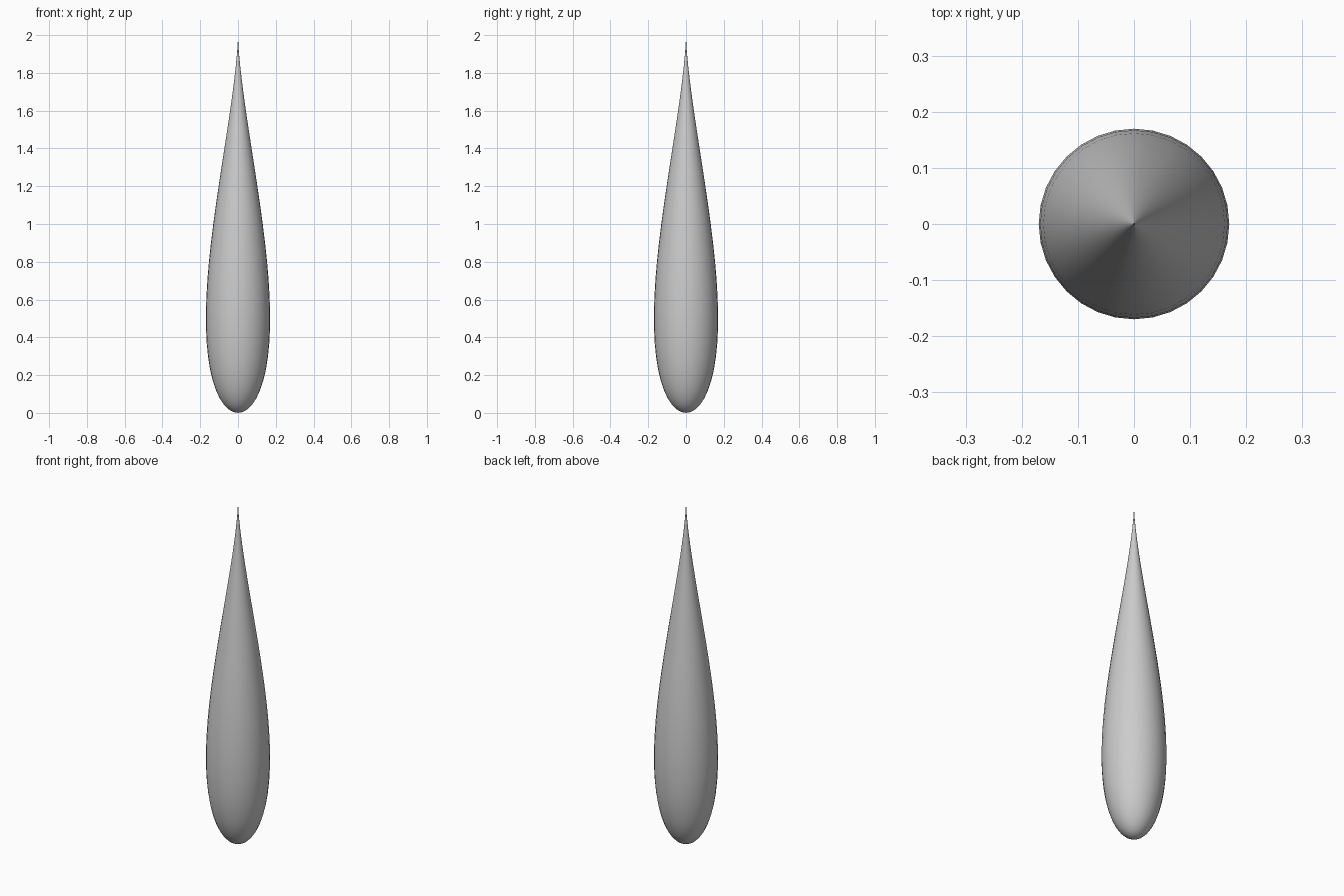
import bpy, bmesh
from math import sin, cos, pi

if "Cube" in bpy.data.objects:
    bpy.data.objects.remove(bpy.data.objects["Cube"])

SEGMENTS, RINGS = 32, 32
RADIUS = 0.17 / 0.6495   # scales the teardrop curve to a widest radius of 0.17


def teardrop(t):
    """Teardrop curve: t = 0 is the pointed tip, t = pi the round bottom."""
    return RADIUS * sin(t) * sin(t / 2) ** 2, 1 + cos(t)


# Droplet body: rings of the teardrop curve revolved about z, closed at two poles
bm = bmesh.new()
tip = bm.verts.new((0, 0, 2))
bottom = bm.verts.new((0, 0, 0))
rings = []
for i in range(1, RINGS):
    r, z = teardrop(pi * i / RINGS)
    rings.append([bm.verts.new((r * cos(2 * pi * k / SEGMENTS),
                                r * sin(2 * pi * k / SEGMENTS), z))
                  for k in range(SEGMENTS)])

for k in range(SEGMENTS):
    n = (k + 1) % SEGMENTS
    bm.faces.new((tip, rings[0][k], rings[0][n]))
    for a, b in zip(rings, rings[1:]):
        bm.faces.new((a[k], b[k], b[n], a[n]))
    bm.faces.new((rings[-1][k], bottom, rings[-1][n]))

bmesh.ops.recalc_face_normals(bm, faces=bm.faces)
for f in bm.faces:
    f.smooth = True

mesh = bpy.data.meshes.new("droplet")
bm.to_mesh(mesh)
bm.free()
bpy.context.collection.objects.link(bpy.data.objects.new("droplet", mesh))
